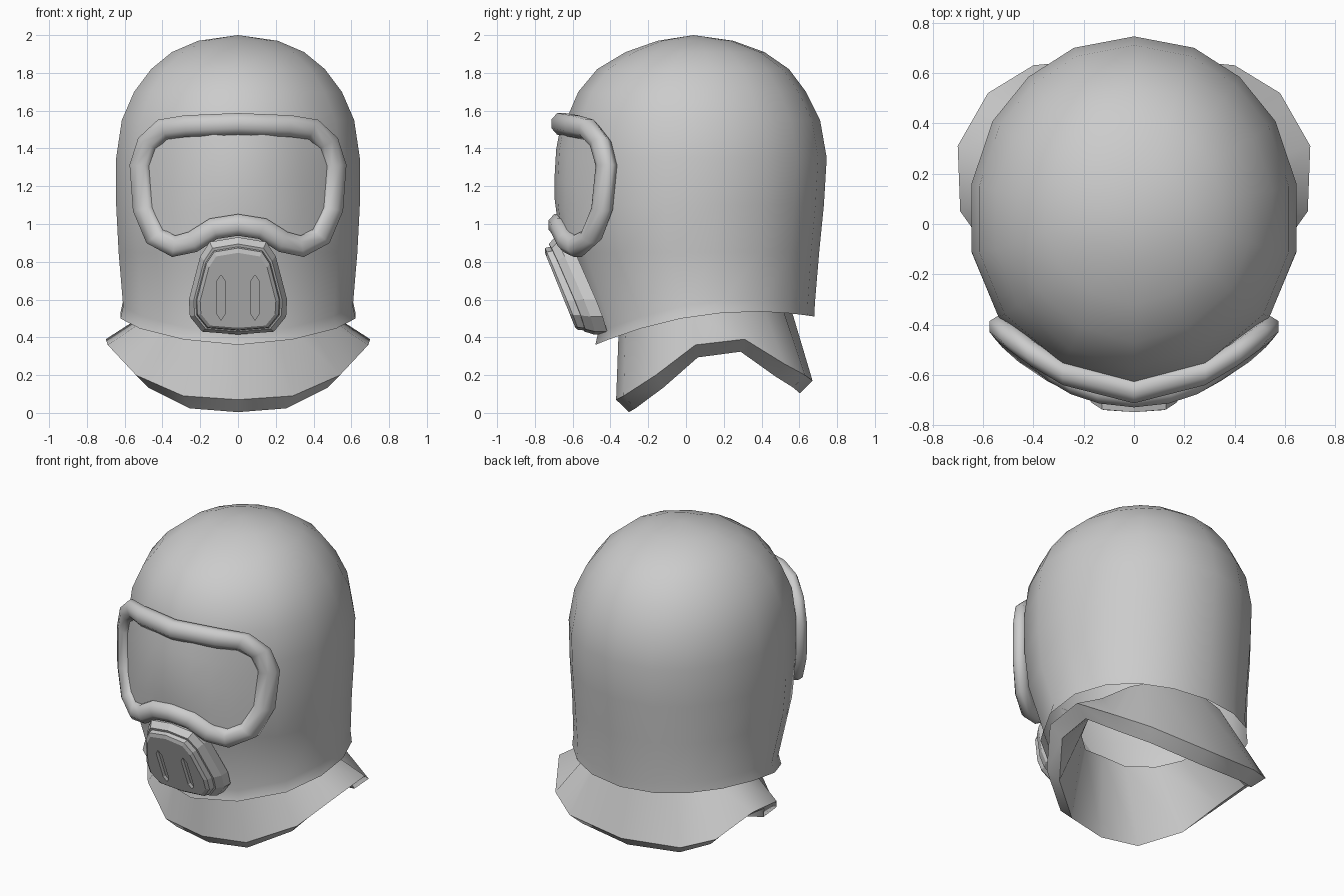
import bpy, bmesh, math

if "Cube" in bpy.data.objects:
    bpy.data.objects.remove(bpy.data.objects["Cube"])

grey = bpy.data.materials.new("rubber grey")
grey.diffuse_color = (0.6, 0.6, 0.6, 1)
grey.use_nodes = True
grey.node_tree.nodes["Principled BSDF"].inputs["Base Color"].default_value = grey.diffuse_color


def make(name, rings, caps=(False, False), wrap=False, closed=True, angle=40):
    """Skin a list of point rings into one mesh object; angle 0 keeps flat faces."""
    bm = bmesh.new()
    rows = [[bm.verts.new(p) for p in r] for r in rings]
    n = len(rows[0])
    pairs = list(zip(rows, rows[1:])) + ([(rows[-1], rows[0])] if wrap else [])
    for a, b in pairs:
        for i in range(n if closed else n - 1):
            j = (i + 1) % n
            bm.faces.new((a[i], a[j], b[j], b[i]))
    if caps[0]:
        bm.faces.new(rows[0])
    if caps[1]:
        bm.faces.new(rows[-1])
    bmesh.ops.remove_doubles(bm, verts=bm.verts, dist=1e-5)
    bmesh.ops.recalc_face_normals(bm, faces=bm.faces)
    me = bpy.data.meshes.new(name)
    bm.to_mesh(me)
    bm.free()
    me.materials.append(grey)
    ob = bpy.data.objects.new(name, me)
    bpy.context.collection.objects.link(ob)
    if angle:
        bpy.ops.object.select_all(action='DESELECT')
        ob.select_set(True)
        bpy.context.view_layer.objects.active = ob
        bpy.ops.object.shade_smooth_by_angle(angle=math.radians(angle))
    return ob


def mirror_loop(half):
    """Close a half outline that starts and ends at x = 0."""
    return half + [(-p[0],) + tuple(p[1:]) for p in half[-2:0:-1]]


# Hood: z front, z back, side lift, y front, y back, half width
levels = [
    (0.36, 0.51, 0.085, -0.48, 0.68, 0.622),
    (0.425, 0.575, 0.085, -0.465, 0.682, 0.608),
    (0.85, 0.85, 0, -0.61, 0.705, 0.632),
    (1.10, 1.10, 0, -0.65, 0.73, 0.645),
    (1.35, 1.35, 0, -0.655, 0.745, 0.645),
    (1.55, 1.55, 0, -0.635, 0.71, 0.615),
    (1.70, 1.70, 0, -0.57, 0.635, 0.55),
    (1.82, 1.82, 0, -0.47, 0.545, 0.46),
    (1.91, 1.91, 0, -0.32, 0.415, 0.35),
    (1.97, 1.97, 0, -0.15, 0.25, 0.21),
    (2.00, 2.00, 0, 0.04, 0.04, 0.0),
]
# Unit plan of the hood, front to back
plan = mirror_loop([(0, -1), (0.46, -0.88), (0.835, -0.59), (1, -0.22), (1, 0.165),
                    (0.87, 0.52), (0.65, 0.77), (0.37, 0.935), (0, 1)])
make("hood", [[(w * s, (yf + yb) / 2 + c * (yb - yf) / 2,
                (zf + zb) / 2 + c * (zb - zf) / 2 + lift * (1 - c * c))
               for s, c in plan] for zf, zb, lift, yf, yb, w in levels], angle=45)

# Neck cape: flared collar with drooping front and back
rim = mirror_loop([(0, -0.37, 0.07), (0.29, -0.33, 0.09), (0.54, -0.16, 0.20),
                   (0.69, 0.05, 0.36), (0.70, 0.31, 0.39), (0.58, 0.52, 0.26),
                   (0.40, 0.63, 0.20), (0, 0.67, 0.17)])
under = [(x * 0.88, (y - 0.15) * 0.87 + 0.15, z - 0.066) for x, y, z in rim]


def neck(k, dz):
    """Upper collar ring, rising slightly towards the back."""
    return [(x * 0.62 * k, (y - 0.15) * 0.84 * k + 0.085,
             0.60 - 0.1 * abs(x) + 0.1 * y + dz) for x, y, z in rim]


make("neck_cape", [neck(1, 0), rim, under, neck(0.86, -0.01)], wrap=True, angle=35)

# Goggle frame: octagonal tube following the curve of the face
outline = [(0, 1.53), (0.28, 1.518), (0.40, 1.50), (0.48, 1.425), (0.517, 1.31),
           (0.50, 1.08), (0.44, 0.935), (0.34, 0.882), (0.24, 0.905),
           (0.13, 0.975), (0, 0.995)]


def face_y(x, z):
    return -0.668 + 0.92 * x * x - 0.03 * (1.3 - z)


path = mirror_loop(outline)
rings = []
for i, (x, z) in enumerate(path):
    (x0, z0), (x1, z1) = path[i - 1], path[(i + 1) % len(path)]
    tx, tz = x1 - x0, z1 - z0
    d = math.hypot(tx, tz)
    nx, nz = -tz / d, tx / d
    ring = []
    for k in range(8):
        a = 2 * math.pi * (k + 0.5) / 8
        o = 0.062 * math.cos(a)
        px, pz = x + nx * o, z + nz * o
        ring.append((px, face_y(x, z) + 0.5 * x * nx * o - 0.055 * math.sin(a), pz))
    rings.append(ring)
make("goggle_frame", rings, wrap=True, angle=60)


# Goggle lens: bowed pane whose columns follow the frame outline
def edge_z(x, pts):
    for (xa, za), (xb, zb) in zip(pts, pts[1:]):
        if min(xa, xb) <= x <= max(xa, xb) and xa != xb:
            return za + (zb - za) * (x - xa) / (xb - xa)
    return pts[-1][1]


top, bottom = outline[:5], outline[:4:-1] + [outline[4]]
columns = []
for x in (-0.5, -0.44, -0.34, -0.24, -0.13, 0, 0.13, 0.24, 0.34, 0.44, 0.5):
    zt, zb = edge_z(abs(x), top), edge_z(abs(x), bottom)
    col = []
    for t, bulge in ((0, 0), (0.25, 0.85), (0.5, 1), (0.75, 0.85), (1, 0)):
        z = zb + (zt - zb) * t
        col.append((x, face_y(x, z) - 0.026 * bulge * (1 - (x / 0.5) ** 2), z))
    columns.append(col)
make("goggle_lens", columns, closed=False, angle=60)

# Respirator: stepped, sloping breathing plate
shield = mirror_loop([(0, 0.93), (0.15, 0.905), (0.2, 0.83), (0.26, 0.60),
                      (0.255, 0.51), (0.19, 0.43), (0, 0.415)])


def step(k, depth, bow=0.3):
    """Shield outline scaled by k, set back from the sloping front plane."""
    pts = []
    for x, z in shield:
        x, z = x * k, 0.57 + (z - 0.57) * k
        pts.append((x, -0.59 - 0.405 * (z - 0.46) + depth + bow * x * x, z))
    return pts


respirator = make("respirator", [
    step(1.0, 0.15), step(1.0, 0.085), step(0.90, 0.04), step(0.86, 0.04),
    step(0.84, 0.01, 0.1), step(0.77, 0.0, 0.0)], caps=(True, True), angle=0)

# Vent slots cut into the respirator
for side, x0 in (("left", -0.09), ("right", 0.09)):
    slot = [(0, 0.73), (0.02, 0.70), (0.02, 0.52), (0, 0.49), (-0.02, 0.52), (-0.02, 0.70)]
    cut = [[(x0 + x, -0.59 - 0.405 * (z - 0.46) + d, z) for x, z in slot]
           for d in (-0.1, 0.025)]
    cutter = make(side + "_vent_cutter", cut, caps=(True, True), angle=0)
    cutter.hide_render = True
    cutter.hide_set(True)
    mod = respirator.modifiers.new(side + "_vent", 'BOOLEAN')
    mod.operation = 'DIFFERENCE'
    mod.object = cutter
